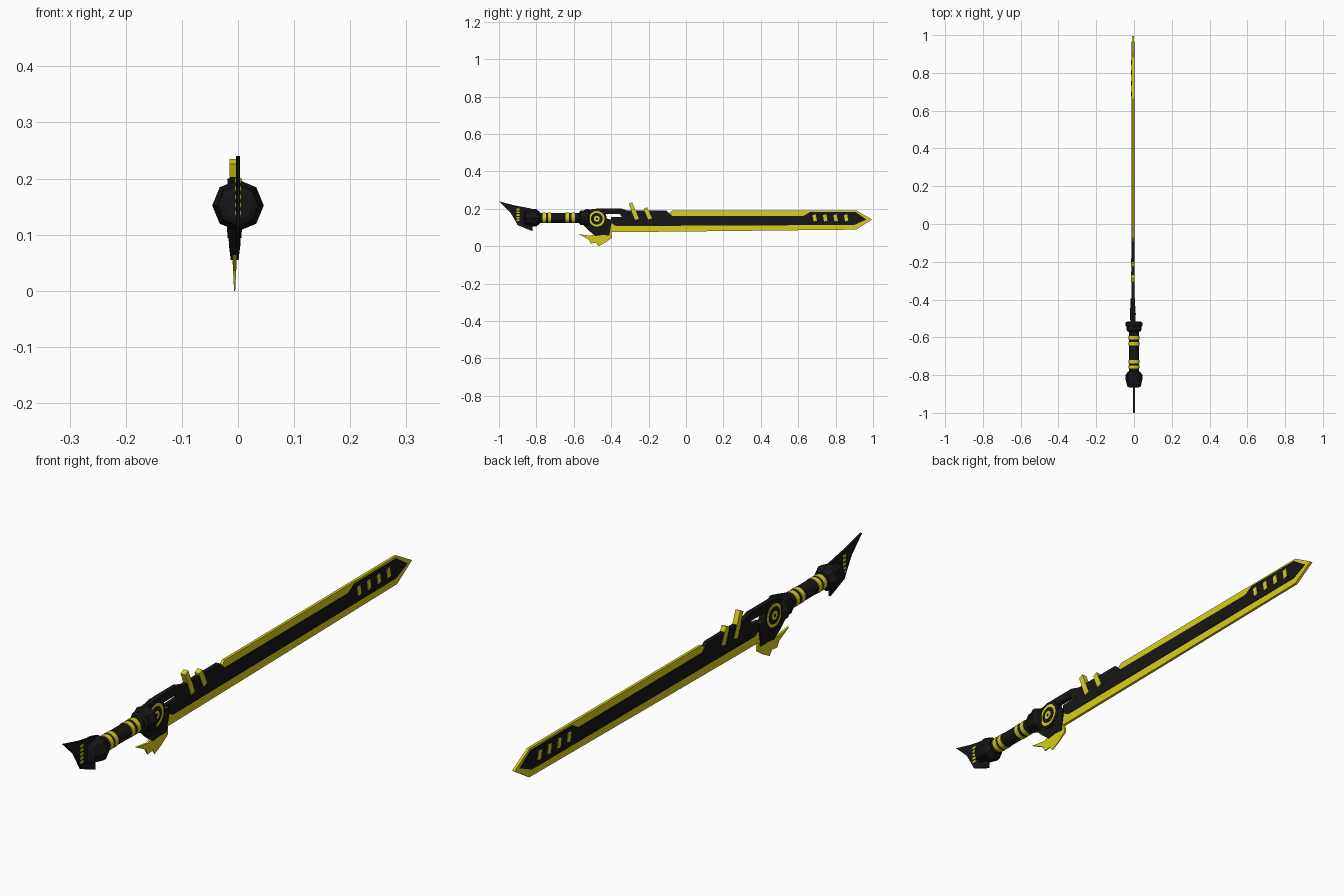
import bpy, bmesh, math

if "Cube" in bpy.data.objects:
    bpy.data.objects.remove(bpy.data.objects["Cube"])

def material(name, rgb):
    m = bpy.data.materials.new(name)
    m.diffuse_color = (*rgb, 1)
    m.use_nodes = True
    m.node_tree.nodes["Principled BSDF"].inputs["Base Color"].default_value = m.diffuse_color
    return m

BLACK = material("black", (0.008, 0.008, 0.009))
YELLOW = material("yellow", (0.68, 0.62, 0.01))
BX = -0.006   # centre plane of the blade
GZ = 0.152    # grip axis height

def finish(name, bm, mat):
    bmesh.ops.recalc_face_normals(bm, faces=bm.faces)
    me = bpy.data.meshes.new(name)
    bm.to_mesh(me)
    bm.free()
    me.materials.append(mat)
    ob = bpy.data.objects.new(name, me)
    bpy.context.collection.objects.link(ob)
    return ob

def plate(name, pts, half, mat, x=BX):
    """Side profile (y, z) extruded across x; half is a number or a function of z."""
    h = half if callable(half) else (lambda z: half)
    bm = bmesh.new()
    a = [bm.verts.new((x - h(z), y, z)) for y, z in pts]
    b = [bm.verts.new((x + h(z), y, z)) for y, z in pts]
    bm.faces.new(a)
    bm.faces.new(b[::-1])
    for i in range(len(pts)):
        j = (i + 1) % len(pts)
        bm.faces.new((a[i], a[j], b[j], b[i]))
    return finish(name, bm, mat)

def lathe(name, prof, sides, mat, smooth=False):
    """Profile (y, radius) turned about the grip axis."""
    bm = bmesh.new()
    rings = [[bm.verts.new((r * math.sin(k * math.tau / sides), y,
                            GZ + r * math.cos(k * math.tau / sides)))
              for k in range(sides)] for y, r in prof]
    for r, s in zip(rings, rings[1:]):
        for k in range(sides):
            n = (k + 1) % sides
            bm.faces.new((r[k], r[n], s[n], s[k]))
    bm.faces.new(rings[0])
    bm.faces.new(rings[-1])
    ob = finish(name, bm, mat)
    if smooth:
        bpy.context.view_layer.objects.active = ob
        ob.select_set(True)
        bpy.ops.object.shade_smooth_by_angle(angle=math.radians(35))
        ob.select_set(False)
    return ob

def disc(name, r, half, mat, n=24, y=-0.477, z=0.147):
    pts = [(y + r * math.cos(i * math.tau / n), z + r * math.sin(i * math.tau / n))
           for i in range(n)]
    return plate(name, pts, half, mat)

# Blade: yellow edge slab, black core raised on both sides
plate("blade_edge", [(-0.405, 0.075), (0.0, 0.079), (0.91, 0.089), (0.995, 0.143), (0.91, 0.192),
                     (-0.075, 0.19), (-0.105, 0.165), (-0.37, 0.115), (-0.385, 0.14),
                     (-0.41, 0.145)], 0.005, YELLOW)
plate("blade_core", [(-0.375, 0.108), (0.90, 0.114), (0.965, 0.143), (0.905, 0.184), (0.665, 0.184),
                     (0.63, 0.163), (-0.075, 0.163), (-0.105, 0.19), (-0.19, 0.19), (-0.24, 0.163),
                     (-0.40, 0.155), (-0.40, 0.125)], 0.008, BLACK)

# Slits near the tip
for i in range(4):
    y = 0.682 + i * 0.056
    plate(f"tip_slit_{i + 1}", [(y, 0.133), (y + 0.018, 0.136), (y + 0.012, 0.17), (y - 0.006, 0.167)],
          0.0095, YELLOW)

# Back-swept fins above the blade base
plate("long_fin", [(-0.272, 0.14), (-0.252, 0.147), (-0.288, 0.235), (-0.306, 0.226)], 0.0095, YELLOW)
plate("short_fin", [(-0.202, 0.143), (-0.182, 0.15), (-0.208, 0.208), (-0.226, 0.2)], 0.0095, YELLOW)

# Upper arm bridging guard and blade, leaving a gap below
plate("upper_arm", [(-0.53, 0.17), (-0.53, 0.195), (-0.46, 0.203), (-0.35, 0.203), (-0.31, 0.19),
                    (-0.19, 0.19), (-0.17, 0.16), (-0.34, 0.155), (-0.355, 0.173), (-0.43, 0.173),
                    (-0.46, 0.15)], 0.0085, BLACK)

# Guard plate, narrowing downward
plate("guard_plate", [(-0.54, 0.19), (-0.55, 0.115), (-0.515, 0.08), (-0.485, 0.055), (-0.45, 0.06),
                      (-0.41, 0.058), (-0.395, 0.14), (-0.43, 0.15), (-0.44, 0.19)],
      lambda z: min(0.012, 0.004 + max(0, z - 0.03) * 0.12), BLACK)

# Yellow claw under the guard
plate("guard_claw", [(-0.575, 0.065), (-0.51, 0.056), (-0.47, 0.07), (-0.40, 0.08), (-0.395, 0.045),
                     (-0.43, 0.02), (-0.468, 0.0), (-0.48, 0.018), (-0.51, 0.015), (-0.52, 0.036)],
      lambda z: 0.001 + z * 0.05, YELLOW)

# Round hub with concentric rings on both faces
for name, r, half, mat in (("hub", 0.053, 0.0125, BLACK), ("hub_ring", 0.042, 0.0135, YELLOW),
                           ("hub_inset", 0.031, 0.0142, BLACK), ("hub_dot", 0.016, 0.0150, YELLOW),
                           ("hub_pin", 0.006, 0.0155, BLACK)):
    disc(name, r, half, mat)

# Grip with two pairs of bands
lathe("grip", [(-0.80, 0.027), (-0.54, 0.027)], 16, BLACK, True)
for i, y in enumerate((-0.757, -0.730, -0.634, -0.603)):
    lathe(f"grip_band_{i + 1}", [(y - 0.009, 0.0285), (y + 0.009, 0.0285)], 16, YELLOW, True)

# Octagonal collar and pommel
lathe("collar", [(-0.572, 0.028), (-0.565, 0.038), (-0.545, 0.040), (-0.535, 0.046), (-0.522, 0.046),
                 (-0.515, 0.034)], 8, BLACK)
lathe("pommel", [(-0.865, 0.026), (-0.86, 0.036), (-0.815, 0.046), (-0.80, 0.046), (-0.78, 0.030)], 8, BLACK)

# Flat spiked fin at the end, with a dashed line
plate("pommel_fin", [(-1.0, 0.24), (-0.915, 0.218), (-0.85, 0.206), (-0.80, 0.195), (-0.80, 0.115),
                     (-0.82, 0.12), (-0.82, 0.08), (-0.90, 0.113), (-0.915, 0.14), (-0.94, 0.182)],
      0.004, BLACK, 0)
for i in range(5):
    z = 0.134 + i * 0.0145
    plate(f"pommel_dash_{i + 1}", [(-0.907, z), (-0.89, z), (-0.89, z + 0.009), (-0.907, z + 0.009)],
          0.005, YELLOW, 0)
